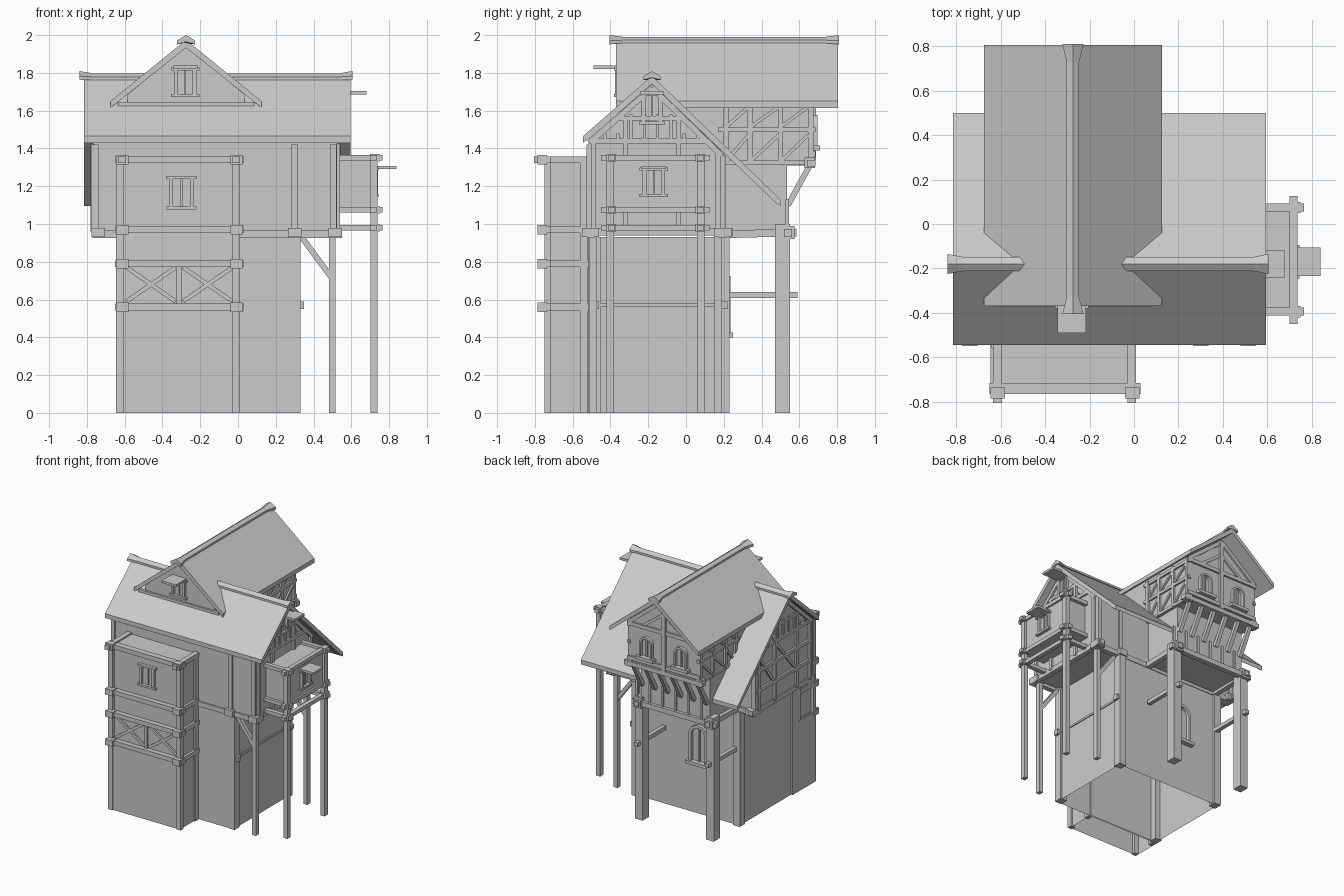
import bpy, bmesh, math
from mathutils import Vector, Matrix

if "Cube" in bpy.data.objects:
    bpy.data.objects.remove(bpy.data.objects["Cube"])


def finish(name, bm):
    bmesh.ops.recalc_face_normals(bm, faces=bm.faces)
    me = bpy.data.meshes.new(name)
    bm.to_mesh(me)
    bm.free()
    ob = bpy.data.objects.new(name, me)
    bpy.context.collection.objects.link(ob)
    return ob


def box(name, x0, x1, y0, y1, z0, z1, hollow=False):
    bm = bmesh.new()
    m = Matrix.Translation(((x0+x1)/2, (y0+y1)/2, (z0+z1)/2)) @ Matrix.Diagonal((abs(x1-x0), abs(y1-y0), abs(z1-z0), 1))
    bmesh.ops.create_cube(bm, size=1, matrix=m)
    if hollow:  # open underneath
        bm.normal_update()
        bmesh.ops.delete(bm, geom=[f for f in bm.faces if f.normal.z < -0.5], context='FACES')
    return finish(name, bm)


def beam(name, p, q, w=0.03):
    p, q = Vector(p), Vector(q)
    d = q - p
    bm = bmesh.new()
    m = Matrix.Translation((p+q)/2) @ d.to_track_quat('Z', 'Y').to_matrix().to_4x4() @ Matrix.Diagonal((w, w, d.length, 1))
    bmesh.ops.create_cube(bm, size=1, matrix=m)
    return finish(name, bm)


def block(name, c, s=0.06):
    h = s/2
    return box(name, c[0]-h, c[0]+h, c[1]-h, c[1]+h, c[2]-h, c[2]+h)


def loft(name, stations, axis):
    """Skin equal-length (horizontal, z) profiles placed along axis x or y."""
    bm = bmesh.new()
    put = (lambda h, z, t: (t, h, z)) if axis == 'x' else (lambda h, z, t: (h, t, z))
    L = [[bm.verts.new(put(h, z, t)) for h, z in prof] for t, prof in stations]
    bm.faces.new(L[0])
    bm.faces.new(L[-1][::-1])
    n = len(L[0])
    for A, B in zip(L, L[1:]):
        for i in range(n):
            bm.faces.new((A[i], A[(i+1) % n], B[(i+1) % n], B[i]))
    return finish(name, bm)


def prism(name, profile, axis, a, b):
    return loft(name, [(a, profile), (b, profile)], axis)


def roof(name, left, peak, right, t, axis, a, b):
    prof = [left, peak, right, (right[0], right[1]-t), (peak[0], peak[1]-t*1.2), (left[0], left[1]-t)]
    return prism(name, prof, axis, a, b)


def local_box(name, o, n, u0, u1, d0, d1, z0, z1):
    """Box relative to a wall point o with axis-aligned outward normal n."""
    u = (-n[1], n[0])
    xs = [o[0]+u[0]*u0+n[0]*d0, o[0]+u[0]*u1+n[0]*d1]
    ys = [o[1]+u[1]*u0+n[1]*d0, o[1]+u[1]*u1+n[1]*d1]
    return box(name, min(xs), max(xs), min(ys), max(ys), o[2]+z0, o[2]+z1)


def window(name, o, n, w=0.055, h=0.07, awning=0.0):
    for s in (-1, 1):
        local_box(name+"_jamb", o, n, s*w-0.01, s*w+0.01, 0, 0.02, -h, h)
        local_box(name+"_sill", o, n, -w-0.025, w+0.025, 0, 0.025, s*h-0.008, s*h+0.008)
    local_box(name+"_mullion", o, n, -0.005, 0.005, 0, 0.008, -h, h)
    if awning:
        local_box(name+"_awning", o, n, -w-0.015, w+0.015, 0, awning, h, h+0.018)


def arch_window(name, x, y, z, w, h):
    """Arched frame on a back wall, sill and glazing bars included."""
    bm = bmesh.new()

    def loop(r, yy):
        pts = [(-r, 0)] + [(-r*math.cos(math.pi*i/8), h+r*math.sin(math.pi*i/8)) for i in range(9)] + [(r, 0)]
        return [bm.verts.new((x+px, yy, z+pz)) for px, pz in pts]
    L = [loop(w, y), loop(w, y+0.025), loop(w*0.72, y+0.025), loop(w*0.72, y)]
    for i in range(10):
        for a in range(3):
            bm.faces.new((L[a][i], L[a][i+1], L[a+1][i+1], L[a+1][i]))
    finish(name+"_arch", bm)
    box(name+"_sill", x-w-0.02, x+w+0.02, y, y+0.04, z-0.02, z+0.005)
    box(name+"_mullion", x-0.006, x+0.006, y, y+0.01, z, z+h+w*0.8)


# stone base and its corner pilasters
box("stone_base", -0.63, 0.315, -0.51, 0.21, 0, 0.93, True)
for x in (-0.615, 0.3):
    for y in (-0.485, 0.195):
        box("base_pilaster", x-0.03, x+0.03, y-0.03, y+0.035, 0, 0.93)
for y in (-0.48, 0.2):
    block("base_corner_block", (0.33, y, 0.57), 0.04)
beam("base_side_rail", (0.315, -0.48, 0.57), (0.315, 0.2, 0.57), 0.016)
arch_window("base_back_window", -0.27, 0.21, 0.42, 0.085, 0.22)

# front tower with belt beams
box("tower_lower", -0.645, -0.005, -0.74, -0.5, 0, 0.57, True)
box("tower_upper", -0.625, -0.01, -0.725, -0.5, 0.57, 1.33)
for x in (-0.625, -0.01):
    box("tower_corner_post", x-0.02, x+0.02, -0.75, -0.715, 0, 1.34)
    box("tower_rear_post", x-0.017, x+0.017, -0.56, -0.52, 0, 1.34)
for z in (0.56, 0.79, 0.97, 1.34):
    box("tower_belt_front", -0.65, 0.03, -0.765, -0.715, z-0.018, z+0.018)
    for x in (-0.615, -0.01):
        box("tower_belt_side", x-0.02, x+0.02, -0.805 if z > 1 else -0.78, -0.5, z-0.018, z+0.018)
        box("tower_belt_block", x-0.03, x+0.035, -0.785, -0.735, z-0.025, z+0.025)
box("tower_top", -0.63, 0.0, -0.74, -0.5, 1.33, 1.345)
box("tower_center_post", -0.325, -0.3, -0.738, -0.71, 0.57, 0.78)
for a, b in ((-0.59, -0.33), (-0.29, -0.03)):
    beam("tower_brace", (a, -0.725, 0.59), (b, -0.725, 0.77), 0.022)
    beam("tower_brace", (a, -0.725, 0.77), (b, -0.725, 0.59), 0.022)
window("tower_window", (-0.3, -0.725, 1.165), (0, -1), 0.055, 0.08)

# main upper storey with floor beams and wall timbers
body = [(-0.515, 0.95), (0.2, 0.95), (0.2, 1.375), (-0.18, 1.74), (-0.515, 1.44)]
prism("upper_storey", body, 'x', -0.765, 0.525)
for y in (-0.505, 0.195):
    box("floor_beam", -0.77, 0.55, y-0.02, y+0.02, 0.925, 0.965)
    for x in (-0.74, 0.3, 0.515):
        box("floor_beam_end", x-0.035, x+0.035, y-0.045, y+0.045, 0.93, 0.98)
for x in (-0.755, 0.515):
    beam("floor_side_beam", (x, -0.55, 0.96), (x, 0.25, 0.96), 0.04)
for x in (-0.757, 0.3, 0.505):
    for y, z in ((-0.51, 1.42), (0.195, 1.36)):
        beam("wall_stud", (x, y, 0.96), (x, y, z), 0.035)

# side gable timbers on both ends
for x in (-0.767, 0.527):
    for y, z in ((-0.49, 1.43), (-0.32, 1.56), (-0.04, 1.56), (0.17, 1.37)):
        beam("gable_post", (x, y, 0.96), (x, y, z), 0.028)
    beam("gable_tie", (x, -0.51, 1.44), (x, 0.11, 1.44), 0.026)
    beam("gable_collar", (x, -0.36, 1.56), (x, -0.02, 1.56), 0.022)
    for i in range(8):
        y = -0.43+0.07*i
        beam("gable_batten", (x, y, 1.44), (x, y, 1.58 if -0.34 < y < -0.02 else 1.48), 0.016)
    beam("gable_rake", (x, -0.51, 1.43), (x, -0.18, 1.72), 0.03)
    beam("gable_rake", (x, 0.19, 1.36), (x, -0.18, 1.72), 0.03)
for z in (1.12, 1.28):
    beam("left_wall_rail", (-0.767, -0.5, z), (-0.767, 0.2, z), 0.028)
beam("left_wall_brace", (-0.767, -0.3, 1.13), (-0.767, -0.05, 1.42), 0.022)
beam("left_wall_brace", (-0.767, -0.02, 1.13), (-0.767, 0.15, 1.36), 0.022)
window("gable_window", (0.525, -0.18, 1.61), (1, 0), 0.045, 0.075, 0.155)

# right oriel on stilts
box("oriel_box", 0.5, 0.72, -0.39, 0.065, 1.06, 1.345)
for z in (0.98, 1.075, 1.35):
    box("oriel_belt_front", 0.7, 0.735, -0.45, 0.125, z-0.015, z+0.015)
    for y in (-0.395, 0.075):
        box("oriel_belt_side", 0.5, 0.765, y-0.018, y+0.018, z-0.015, z+0.015)
        box("oriel_belt_block", 0.7, 0.75, y-0.025, y+0.025, z-0.02, z+0.02)
for y in (-0.4, 0.08):
    box("oriel_stilt", 0.702, 0.738, y-0.02, y+0.02, 0, 1.35)
window("oriel_window", (0.72, -0.17, 1.22), (1, 0), 0.05, 0.07, 0.12)
for y in (-0.49, 0.17):
    box("side_stilt", 0.483, 0.517, y-0.02, y+0.02, 0, 0.95)
    beam("stilt_brace", (0.33, y, 0.94), (0.5, y, 0.71), 0.03)

# rear wing: lower room, posts, jettied upper room
box("wing_lower", -0.59, 0.03, 0.15, 0.535, 0.95, 1.32)
for x in (-0.6, 0.04):
    box("wing_post", x-0.035, x+0.035, 0.47, 0.55, 0, 1.0)
    beam("wing_floor_beam", (x, 0.18, 0.945), (x, 0.585, 0.955), 0.04)
    beam("post_tie", (x, 0.22, 0.625), (x, 0.59, 0.625), 0.032)
    block("post_cap", (x, 0.54, 0.955), 0.07)
beam("wing_sill", (-0.66, 0.54, 0.95), (0.1, 0.54, 0.95), 0.04)
wing = [(-0.585, 1.31), (0.035, 1.31), (0.035, 1.685), (-0.275, 1.937), (-0.585, 1.685)]
prism("wing_upper", wing, 'y', -0.355, 0.67)
for i in range(6):
    x = -0.565+0.116*i
    beam("jetty_bracket", (x, 0.54, 1.1), (x, 0.655, 1.31), 0.03)
    beam("jetty_batten", (x+0.05, 0.535, 0.97), (x+0.05, 0.535, 1.13), 0.018)
box("jetty_beam", -0.63, 0.08, 0.64, 0.685, 1.305, 1.34)
for x in (-0.588, 0.038):
    for y in (0.21, 0.34, 0.5, 0.66):
        beam("wing_stud", (x, y, 1.32), (x, y, 1.66), 0.028)
    for z in (1.325, 1.5, 1.64):
        beam("wing_rail", (x, 0.17, z), (x, 0.685, z), 0.024)
    for a, b in ((0.22, 0.33), (0.35, 0.49), (0.51, 0.645)):
        beam("wing_brace", (x, a, 1.52), (x, b, 1.62), 0.018)
        beam("wing_brace", (x, a, 1.34), (x, b, 1.47), 0.018)
    block("jetty_block", (x, 0.655, 1.325), 0.055)
    beam("wing_back_rake", (x, 0.67, 1.66), (-0.275, 0.67, 1.91), 0.03)
    beam("wing_back_strut", (-0.275+(x+0.275)*0.6, 0.67, 1.66), (-0.275, 0.67, 1.8), 0.022)
for z in (1.37, 1.65):
    beam("wing_back_rail", (-0.6, 0.67, z), (0.05, 0.67, z), 0.03)
beam("wing_king_post", (-0.275, 0.67, 1.34), (-0.275, 0.67, 1.9), 0.036)
for x in (-0.43, -0.12):
    arch_window("wing_window", x, 0.67, 1.41, 0.058, 0.11)

# roofs and barge boards
roof("main_roof", (-0.545, 1.465), (-0.18, 1.785), (0.5, 1.13), 0.035, 'x', -0.815, 0.595)
roof("cross_roof", (-0.675, 1.65), (-0.275, 1.975), (0.125, 1.65), 0.035, 'y', -0.37, 0.805)
for x in (-0.802, 0.582):
    for e in ((-0.535, 1.447), (0.49, 1.115)):
        beam("main_barge_board", (x, *e), (x, -0.18, 1.758), 0.024)
for y in (-0.358, 0.792):
    for x in (-0.665, 0.115):
        beam("cross_barge_board", (x, y, 1.637), (-0.275, y, 1.952), 0.023)


def cap_profile(c, z, w):
    return [(c-w, z-w*0.85-0.008), (c-w, z-w*0.6), (c, z), (c+w, z-w*0.6), (c+w, z-w*0.85-0.008), (c, z-0.035)]


# ridge caps, flared towards both ends
main, main_end = cap_profile(-0.18, 1.798, 0.032), cap_profile(-0.18, 1.81, 0.045)
cross, cross_end = cap_profile(-0.275, 1.99, 0.028), cap_profile(-0.275, 2.0, 0.048)
loft("main_ridge_cap", [(-0.84, main_end), (-0.77, main), (0.54, main), (0.605, main_end)], 'x')
loft("cross_ridge_cap", [(-0.405, cross_end), (-0.33, cross), (0.73, cross), (0.81, cross_end)], 'y')

# front dormer face
beam("dormer_sill", (-0.635, -0.36, 1.635), (0.085, -0.36, 1.635), 0.022)
window("dormer_window", (-0.28, -0.355, 1.75), (0, -1), 0.05, 0.07, 0.135)
